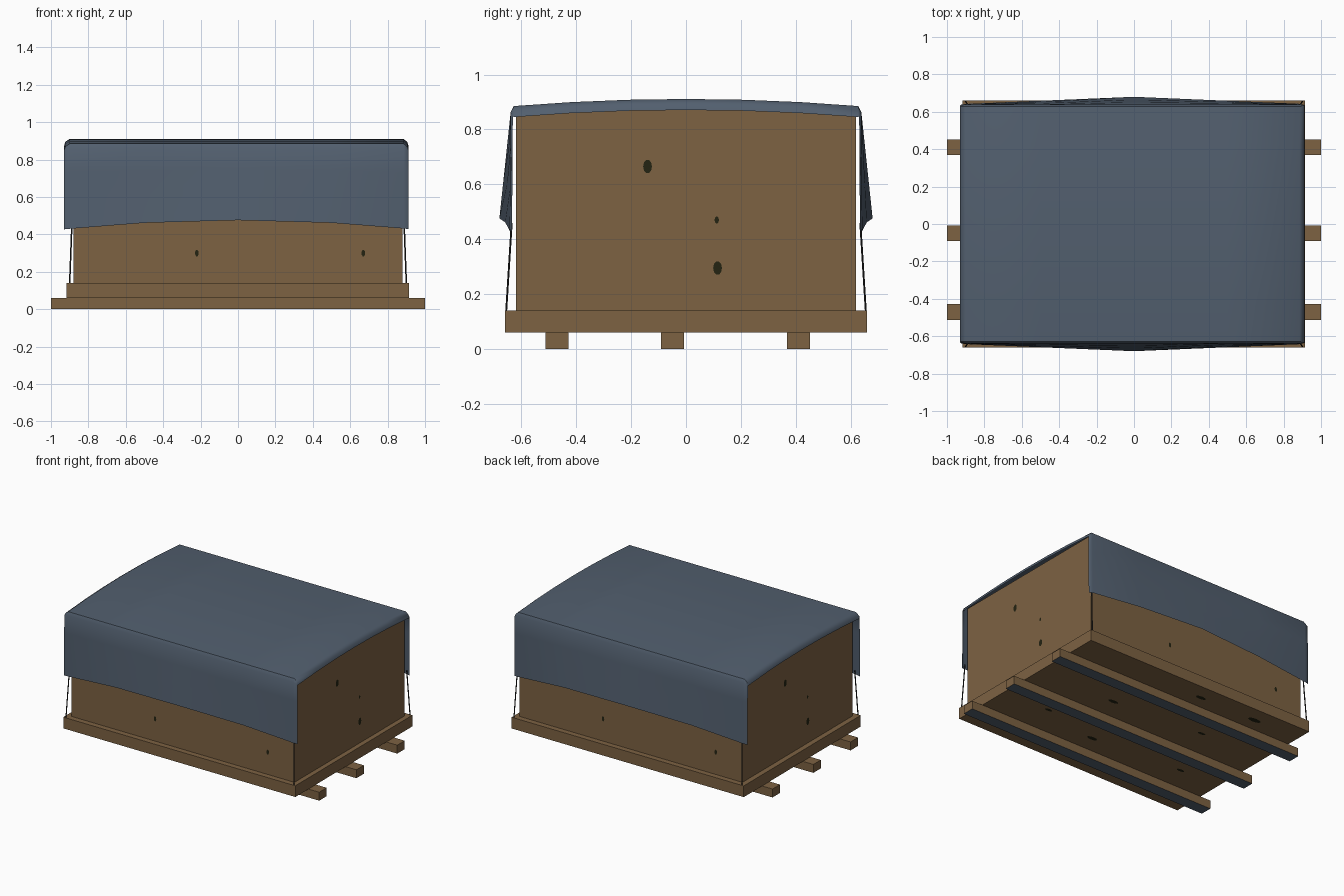
import bpy, math
from mathutils import Vector

if "Cube" in bpy.data.objects:
    bpy.data.objects.remove(bpy.data.objects["Cube"])


def material(name, rgb):
    m = bpy.data.materials.new(name)
    m.diffuse_color = (*rgb, 1)
    m.use_nodes = True
    m.node_tree.nodes["Principled BSDF"].inputs["Base Color"].default_value = m.diffuse_color
    return m


WOOD = material("brown wood", (0.205, 0.122, 0.055))
TARP = material("blue grey canvas", (0.085, 0.115, 0.158))
ROPE = material("dark rope", (0.02, 0.02, 0.02))
KNOT = material("dark wood knot", (0.017, 0.017, 0.006))


def mesh_object(name, verts, faces, *mats):
    me = bpy.data.meshes.new(name)
    me.from_pydata(verts, [], faces)
    me.update()
    ob = bpy.data.objects.new(name, me)
    bpy.context.collection.objects.link(ob)
    for m in mats:
        me.materials.append(m)
    return ob


def box(name, lo, hi, *mats):
    v = [(x, y, z) for z in (lo[2], hi[2]) for y in (lo[1], hi[1]) for x in (lo[0], hi[0])]
    f = [(0, 2, 3, 1), (4, 5, 7, 6), (0, 1, 5, 4), (2, 6, 7, 3), (0, 4, 6, 2), (1, 3, 7, 5)]
    return mesh_object(name, v, f, *mats)


# Skids with blue-grey undersides
for i, y in enumerate((-0.47, -0.05, 0.41)):
    skid = box(f"skid_{i + 1}", (-1, y - 0.042, 0), (1, y + 0.042, 0.06), WOOD, TARP)
    skid.data.polygons[0].material_index = 1

# Base board and crate body
box("base_board", (-0.918, -0.66, 0.06), (0.915, 0.66, 0.14), WOOD)
box("crate_body", (-0.88, -0.62, 0.14), (0.88, 0.62, 0.872), WOOD)

# Canvas cover: a profile across y swept along x, with turned-in lips at both ends
XS = (-0.93, -0.924, -0.9, -0.5, 0, 0.5, 0.885, 0.905, 0.912)
LIP = (0.04, 0.017, 0, 0, 0, 0, 0, 0.017, 0.04)


def cover_row(x, lip):
    t = max(0, 1 - abs(x) / 0.9)
    bottom_y = 0.642 + 0.038 * t
    bottom_z = 0.476 - 0.046 * (abs(x) / 0.9) ** 2
    side = []
    for k in (0, 0.35, 0.7, 1):
        y = bottom_y + (0.639 - bottom_y) * k
        z = bottom_z + (0.862 - bottom_z) * k
        side.append((y - lip * 0.2, z - (lip * 0.3 if k == 1 else 0)))
    top = [(y, 0.911 - 0.026 * (y / 0.63) ** 2 - lip) for y in (0.628, 0.42, 0.21)]
    half = side + top
    pts = [(-y, z) for y, z in half] + [(0, 0.911 - lip)] + half[::-1]
    return [(x, y, z) for y, z in pts]


rows = [cover_row(x, l) for x, l in zip(XS, LIP)]
n = len(rows[0])
faces = [(i * n + j, (i + 1) * n + j, (i + 1) * n + j + 1, i * n + j + 1)
         for i in range(len(XS) - 1) for j in range(n - 1)]
cover = mesh_object("canvas_cover", [p for r in rows for p in r], faces, TARP)
bpy.context.view_layer.objects.active = cover
cover.select_set(True)
bpy.ops.object.shade_smooth_by_angle(angle=math.radians(50))
cover.select_set(False)

# Tie ropes at the four corners
for sx in (-1, 1):
    for sy in (-1, 1):
        a = Vector((sx * 0.9, sy * 0.655, 0.14))
        b = Vector((sx * 0.888, sy * 0.635, 0.46))
        bpy.ops.mesh.primitive_cylinder_add(vertices=6, radius=0.004, depth=(b - a).length,
                                            location=(a + b) / 2)
        rope = bpy.context.object
        rope.name = "tie_rope"
        rope.rotation_mode = 'QUATERNION'
        rope.rotation_quaternion = (b - a).to_track_quat('Z', 'Y')
        rope.data.materials.append(ROPE)


# Wood knots: thin oval plates on the walls and underside
def knot(c, u, v, ru, rv):
    c, u, v = Vector(c), Vector(u), Vector(v)
    pts = [c + u * ru * math.cos(a) + v * rv * math.sin(a)
           for a in (k * math.tau / 10 for k in range(10))]
    mesh_object("wood_knot", pts, [range(10)], KNOT)


X, Y, Z = (1, 0, 0), (0, 1, 0), (0, 0, 1)
for s in (-1, 1):
    for x in (-0.22, 0.67):
        knot((s * -x, s * 0.622, 0.3), (-s, 0, 0), Z, 0.01, 0.018)
    for y, z, r in ((-0.14, 0.665, 0.016), (0.115, 0.295, 0.016), (0.112, 0.47, 0.008)):
        knot((s * 0.882, s * y, z), (0, s, 0), Z, r, r * 1.6)
for x, y, r in ((-0.6, -0.25, 0.03), (0.1, -0.3, 0.04), (0.55, -0.2, 0.03), (-0.4, 0.2, 0.03),
                (0.3, 0.15, 0.04), (-0.1, 0.55, 0.04), (-0.55, 0.55, 0.05)):
    knot((x, y, 0.058), Y, X, r * 0.4, r)
